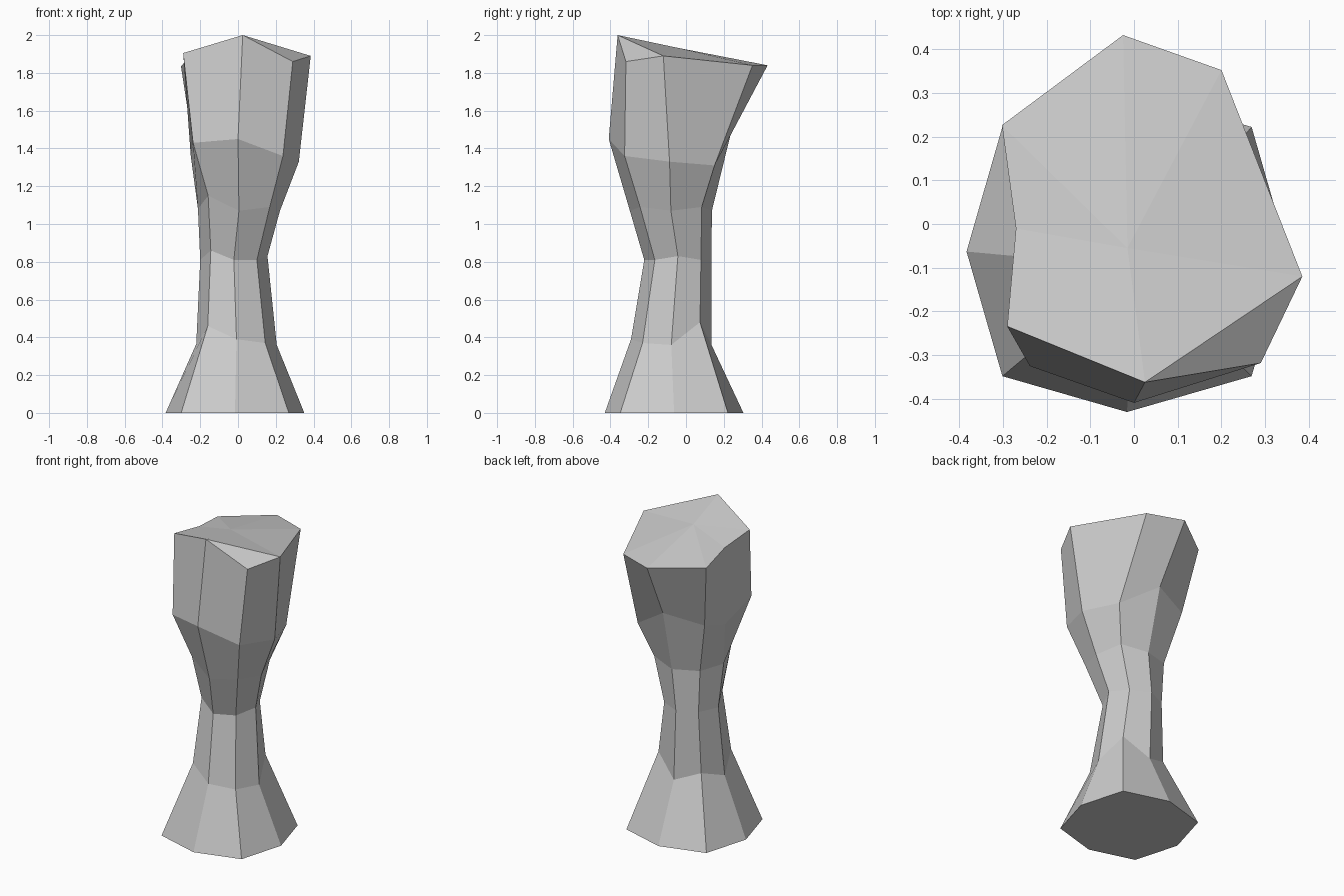
import bpy, bmesh

if "Cube" in bpy.data.objects:
    bpy.data.objects.remove(bpy.data.objects["Cube"])

# Octagon corners, counter-clockwise from the front: S SE E NE N NW W SW
DIRS = [(0, -1), (1, -1), (1, 0), (1, 1), (0, 1), (-1, 1), (-1, 0), (-1, -1)]

# Each ring: centre x, centre y, radius, diagonal offset, corner heights
RINGS = [
    (-0.016, -0.063, 0.367, 0.285, [0] * 8),
    (-0.008, -0.078, 0.213, 0.152, [.39, .37, .36, .48, .36, .42, .365, .46]),
    (-0.022, -0.043, 0.178, 0.122, [.81, .81, .83, .81, .81, .81, .81, .86]),
    (0.005, -0.08, 0.217, 0.163, [1.07, 1.09, 1.07, 1.09, 1.07, 1.08, 1.08, 1.15]),
    (0.0, -0.087, 0.322, 0.238, [1.45, 1.36, 1.33, 1.31, 1.47, 1.42, 1.36, 1.43]),
]
# Uneven rim and the middle point of the top
RIM = [(.025, -.362, 2.0), (.29, -.318, 1.86), (.385, -.12, 1.89), (.2, .352, 1.84),
       (-.025, .432, 1.84), (-.302, .226, 1.835), (-.27, -.01, 1.87), (-.29, -.234, 1.905)]
PEAK = (-.015, -.055, 1.935)


def ring_points(cx, cy, r, d, heights):
    pts = []
    for (dx, dy), z in zip(DIRS, heights):
        s = d if dx and dy else r
        pts.append((cx + dx * s, cy + dy * s, z))
    return pts


loops = [ring_points(*ring) for ring in RINGS]
loops[4][6] = (-.25, -.04, 1.36)   # dent in the left side
loops.append(RIM)

bm = bmesh.new()
rows = [[bm.verts.new(p) for p in loop] for loop in loops]

# Flat underside and faceted sides
bm.faces.new(rows[0][::-1])
for low, high in zip(rows, rows[1:]):
    for i in range(8):
        j = (i + 1) % 8
        bm.faces.new((low[i], low[j], high[j], high[i]))

# Top: each quarter is split along its natural crease
rim, peak = rows[-1], bm.verts.new(PEAK)
for a, b, c in ((0, 1, 2),):
    bm.faces.new((rim[a], rim[b], rim[c]))
    bm.faces.new((rim[a], rim[c], peak))
for a in (2, 4, 6):
    b, c = a + 1, (a + 2) % 8
    bm.faces.new((rim[a], rim[b], peak))
    bm.faces.new((rim[b], rim[c], peak))

bmesh.ops.recalc_face_normals(bm, faces=bm.faces)
mesh = bpy.data.meshes.new("rock_pillar")
bm.to_mesh(mesh)
bm.free()
bpy.context.collection.objects.link(bpy.data.objects.new("rock_pillar", mesh))
